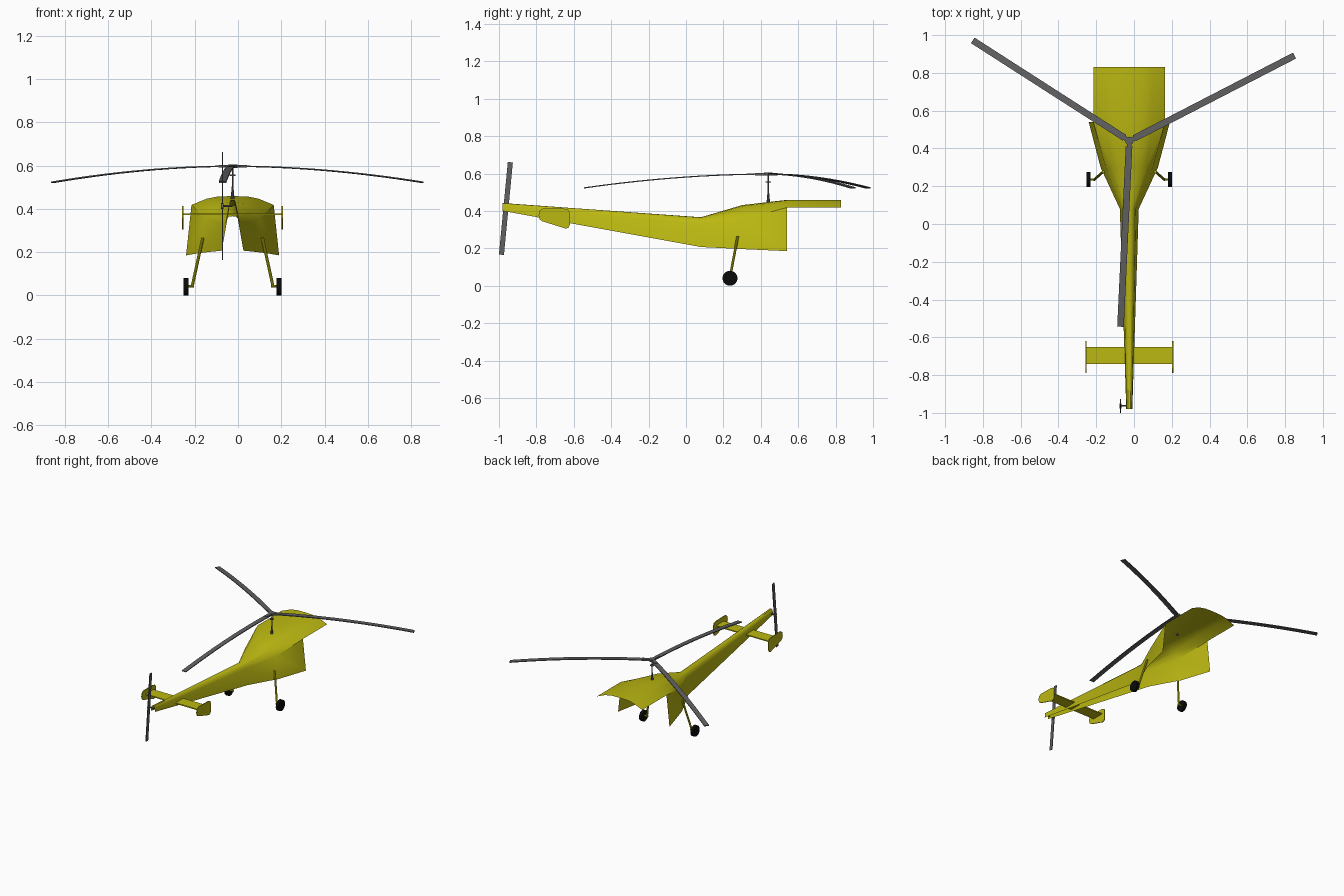
import bpy, bmesh
from math import radians, cos, sin, pi
from mathutils import Vector, Matrix

cube = bpy.data.objects.get("Cube")
if cube:
    bpy.data.objects.remove(cube, do_unlink=True)

CX = -0.025                      # centre line of the airframe
HUB = Vector((CX, 0.44, 0.597))


def material(name, rgb):
    m = bpy.data.materials.new(name)
    m.use_nodes = True
    m.diffuse_color = (*rgb, 1)
    m.node_tree.nodes["Principled BSDF"].inputs["Base Color"].default_value = (*rgb, 1)
    return m


yellow = material("yellow paint", (0.5, 0.48, 0.006))
grey = material("rotor grey", (0.12, 0.12, 0.12))
black = material("tyre black", (0.003, 0.003, 0.003))


def make(name, bm, mat, smooth=30):
    bmesh.ops.recalc_face_normals(bm, faces=bm.faces)
    me = bpy.data.meshes.new(name)
    bm.to_mesh(me)
    bm.free()
    me.materials.append(mat)
    ob = bpy.data.objects.new(name, me)
    bpy.context.collection.objects.link(ob)
    bpy.ops.object.select_all(action="DESELECT")
    bpy.context.view_layer.objects.active = ob
    ob.select_set(True)
    bpy.ops.object.shade_smooth_by_angle(angle=radians(smooth))
    return ob


def rod(name, a, b, r1, r2, mat, sides=10):
    a, b = Vector(a), Vector(b)
    d = b - a
    bm = bmesh.new()
    mtx = Matrix.Translation((a + b) / 2) @ d.to_track_quat("Z", "Y").to_matrix().to_4x4()
    bmesh.ops.create_cone(bm, cap_ends=True, segments=sides, radius1=r1, radius2=r2,
                          depth=d.length, matrix=mtx)
    return make(name, bm, mat)


def box(name, centre, size, mat, rot=Matrix()):
    bm = bmesh.new()
    mtx = Matrix.Translation(centre) @ rot @ Matrix.Diagonal((*size, 1))
    bmesh.ops.create_cube(bm, size=1, matrix=mtx)
    return make(name, bm, mat)


# Fuselage shell: half sections (y, [(half width, z) from ridge to lower edge])
sections = [
    (-0.98, [(0, .442), (.006, .441), (.011, .438), (.014, .43), (.016, .40)]),
    (0.08, [(0, .366), (.015, .364), (.027, .352), (.035, .33), (.05, .207)]),
    (0.30, [(0, .431), (.05, .426), (.092, .40), (.125, .355), (.152, .196)]),
    (0.54, [(0, .459), (.07, .457), (.12, .447), (.19, .418), (.215, .185)]),
    (0.83, [(0, .459), (.07, .457), (.12, .447), (.19, .418)]),
]
bm = bmesh.new()
for side in (-1, 1):
    rows = [[bm.verts.new((CX + side * w, y, z)) for w, z in pts] for y, pts in sections]
    for a, b in zip(rows, rows[1:]):
        for i in range(len(b) - 1):
            bm.faces.new((a[i], a[i + 1], b[i + 1], b[i]))
bmesh.ops.remove_doubles(bm, verts=bm.verts, dist=0.0001)
make("fuselage_shell", bm, yellow)

# Tail stabiliser with rounded end plates
box("stabiliser", (CX, -0.695, 0.375), (0.46, 0.09, 0.008), yellow)
plate = [(-.788, .375), (-.785, .40), (-.765, .414), (-.65, .412), (-.628, .405),
         (-.62, .388), (-.62, .33), (-.626, .313), (-.642, .305), (-.77, .345), (-.783, .355)]
for side, label in ((1, "left"), (-1, "right")):
    bm = bmesh.new()
    x = CX + side * 0.23
    face = bm.faces.new([bm.verts.new((x - .003, y, z)) for y, z in plate])
    ext = bmesh.ops.extrude_face_region(bm, geom=[face])
    bmesh.ops.translate(bm, vec=(.006, 0, 0),
                        verts=[v for v in ext["geom"] if isinstance(v, bmesh.types.BMVert)])
    make(label + "_end_plate", bm, yellow)

    # Landing gear
    foot = (CX + side * .186, 0.235, 0.045)
    rod(label + "_gear_leg", (CX + side * .138, 0.277, 0.265), foot, .007, .007, yellow)
    rod(label + "_axle", (CX + side * .178, 0.235, 0.042), (CX + side * .212, 0.235, 0.042),
        .006, .006, yellow)
    rod(label + "_wheel", (CX + side * .204, 0.235, 0.04), (CX + side * .226, 0.235, 0.04),
        .04, .04, black, 28)

# Mast, swashplate and hub
rod("mast", (CX, 0.44, 0.44), HUB, .004, .004, grey)
rod("mast_base", (CX, 0.44, 0.44), (CX, 0.44, 0.505), .010, .004, grey)
rod("swashplate", (CX, 0.44, 0.553), (CX, 0.44, 0.558), .014, .014, grey, 16)
rod("hub", HUB - Vector((0, 0, .008)), HUB + Vector((0, 0, .008)), .022, .022, grey, 16)

# Drooping main blades
steps = 14
for n in range(3):
    ang = radians(27.3 + 120 * n)
    out = Vector((cos(ang), sin(ang), 0))
    across = Vector((-sin(ang), cos(ang), 0)) * 0.0175
    up = Vector((0, 0, 0.003))
    bm = bmesh.new()
    rings = []
    for i in range(steps + 1):
        r = 0.03 + 0.955 * i / steps
        c = HUB + out * r - Vector((0, 0, 0.076 * r ** 1.9))
        rings.append([bm.verts.new(c + s * across + t * up)
                      for s, t in ((-1, -1), (1, -1), (1, 1), (-1, 1))])
    for a, b in zip(rings, rings[1:]):
        for k in range(4):
            bm.faces.new((a[k], a[(k + 1) % 4], b[(k + 1) % 4], b[k]))
    bm.faces.new(rings[0])
    bm.faces.new(rings[-1])
    make("main_blade_%d" % (n + 1), bm, grey)
    box("blade_grip_%d" % (n + 1), HUB + out * .04, (.06, .024, .013), grey,
        Matrix.Rotation(ang, 4, "Z"))

# Tail rotor
tail = Vector((CX - 0.047, -0.963, 0.413))
rod("tail_rotor_shaft", tail - Vector((.004, 0, 0)), (CX, -0.963, 0.413), .004, .004, grey)
rod("tail_rotor_hub", tail - Vector((.006, 0, 0)), tail + Vector((.006, 0, 0)),
    .013, .013, grey, 16)
box("tail_rotor_blades", tail, (.005, .027, .497), grey, Matrix.Rotation(radians(-5.5), 4, "X"))
